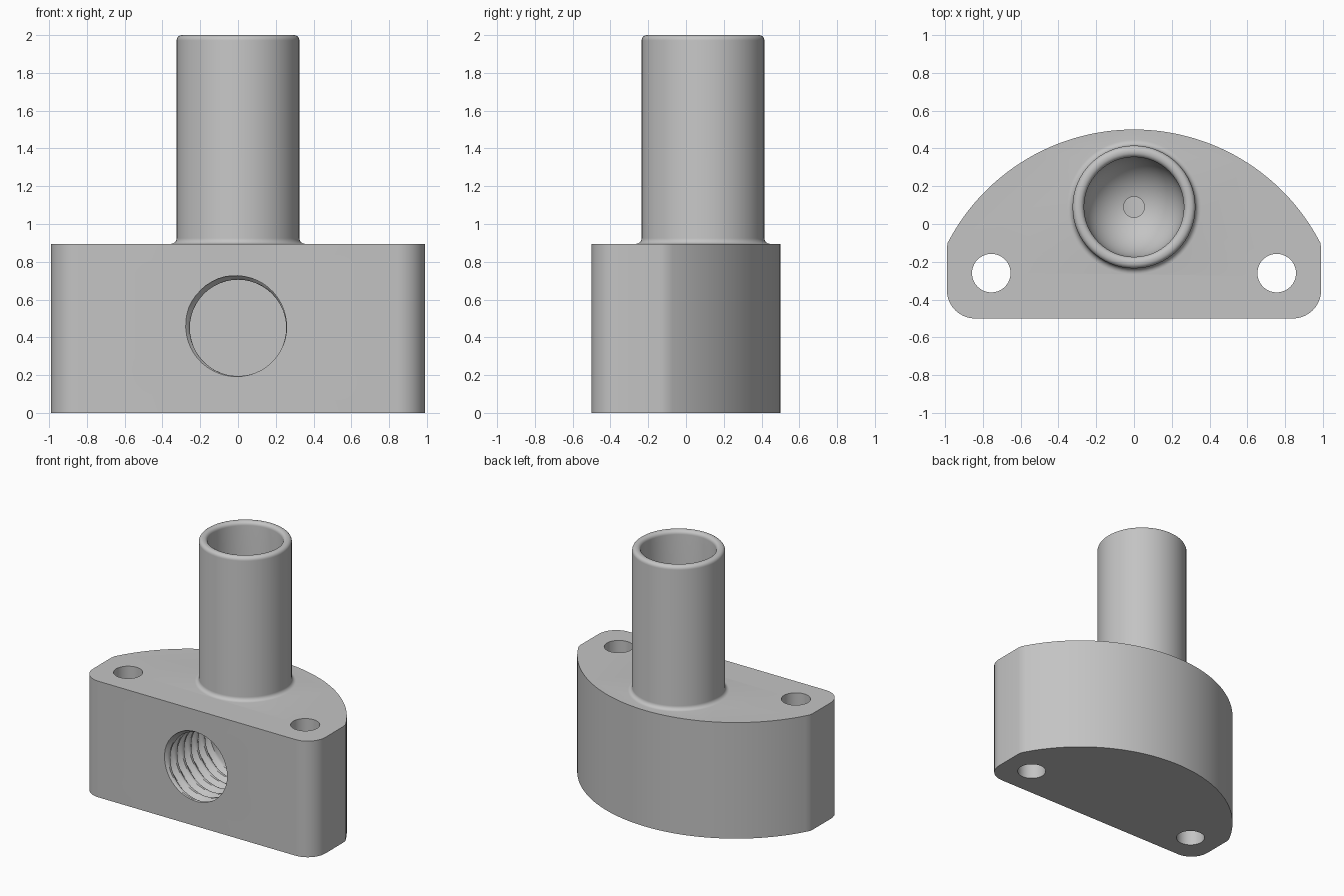
import bpy, bmesh
from math import sin, cos, pi, radians

cube = bpy.data.objects.get("Cube")
if cube:
    bpy.data.objects.remove(cube, do_unlink=True)

grey = bpy.data.materials.new("plain grey")
grey.use_nodes = True
grey.diffuse_color = (0.55, 0.55, 0.55, 1)
grey.node_tree.nodes["Principled BSDF"].inputs["Base Color"].default_value = (0.55, 0.55, 0.55, 1)


def arc(cx, cy, r, a, b, n):
    """Points on an arc from angle a to b, in degrees."""
    steps = [radians(a + (b - a) * i / n) for i in range(n + 1)]
    return [(cx + r * cos(t), cy + r * sin(t)) for t in steps]


def loft(name, rings):
    """Closed solid through a list of equal rings, capped at both ends."""
    bm = bmesh.new()
    loops = [[bm.verts.new(p) for p in ring] for ring in rings]
    for low, high in zip(loops, loops[1:]):
        for i in range(len(low)):
            j = (i + 1) % len(low)
            bm.faces.new((low[i], low[j], high[j], high[i]))
    bm.faces.new(loops[0])
    bm.faces.new(loops[-1])
    bmesh.ops.recalc_face_normals(bm, faces=bm.faces)
    mesh = bpy.data.meshes.new(name)
    bm.to_mesh(mesh)
    bm.free()
    mesh.materials.append(grey)
    obj = bpy.data.objects.new(name, mesh)
    bpy.context.collection.objects.link(obj)
    return obj


def lathe(name, x, y, profile, n=64):
    """Solid of revolution about a vertical axis; profile holds (radius, z)."""
    angles = [2 * pi * i / n for i in range(n)]
    return loft(name, [[(x + r * cos(a), y + r * sin(a), z) for a in angles] for r, z in profile])


def combine(target, tool, operation):
    tool.hide_render = True
    mod = target.modifiers.new(tool.name, "BOOLEAN")
    mod.operation, mod.solver, mod.object = operation, "EXACT", tool
    bpy.context.view_layer.objects.active = target
    bpy.ops.object.modifier_apply(modifier=mod.name)
    bpy.data.objects.remove(tool, do_unlink=True)


# Base block: straight front, rounded corners, bowed back
right = arc(0.84, -0.35, 0.15, -90, 0, 10)
right += [(0.99, -0.13), (0.986, -0.1)]
right += arc(0, -0.61, 1.11, 29, 90, 28)
outline = right + [(-x, y) for x, y in reversed(right[:-1])]
body = loft("ported_base_with_tube", [[(x, y, z) for x, y in outline] for z in (0, 0.895)])

# Upright tube with a fillet at its foot and a rounded rim
TUBE_Y = 0.09
tube_profile = [(0.355, 0.8)] + arc(0.355, 0.925, 0.03, 270, 180, 6)
tube_profile += arc(0.297, 1.972, 0.028, 0, 90, 6)
combine(body, lathe("tube", 0, TUBE_Y, tube_profile), "UNION")

# Round-bottomed bore with a small outlet
bore_profile = [(0.292, 2.05)] + arc(0.292, 1.972, 0.028, 90, 180, 6)
bore_profile += arc(0, 1.2, 0.264, 0, -78, 16)
bore_profile += [(0.055, 0.42)]
combine(body, lathe("bore_cutter", 0, TUBE_Y, bore_profile), "DIFFERENCE")

# Bolt holes
for side in (-1, 1):
    hole = lathe("bolt_hole_cutter", side * 0.755, -0.26, [(0.102, -0.1), (0.102, 1)], 40)
    combine(body, hole, "DIFFERENCE")

# Threaded front port: helical groove, then a plain blind end
PITCH, SEGMENTS, STEPS = 0.085, 48, 8
START, THREAD_END = -0.5, 0.03


def port_radius(y, turn):
    if y > THREAD_END:
        return 0.255
    phase = (y - START) / PITCH + turn - 0.38
    off = abs(phase - round(phase))
    return 0.255 + 0.032 * max(0, 1 - off / 0.38)


def port_ring(y):
    ring = []
    for i in range(SEGMENTS):
        turn = i / SEGMENTS
        r = port_radius(y, turn)
        ring.append((r * cos(2 * pi * turn), y, 0.45 + r * sin(2 * pi * turn)))
    return ring


depths = [START + PITCH * (k / STEPS - 0.55) for k in range(60)]
depths = [y for y in depths if y < THREAD_END] + [THREAD_END + 0.01, 0.25]
combine(body, loft("port_cutter", [port_ring(y) for y in depths]), "DIFFERENCE")

# Smooth shading with crisp edges
bpy.ops.object.select_all(action="DESELECT")
body.select_set(True)
bpy.context.view_layer.objects.active = body
bpy.ops.object.shade_smooth_by_angle(angle=radians(30))
